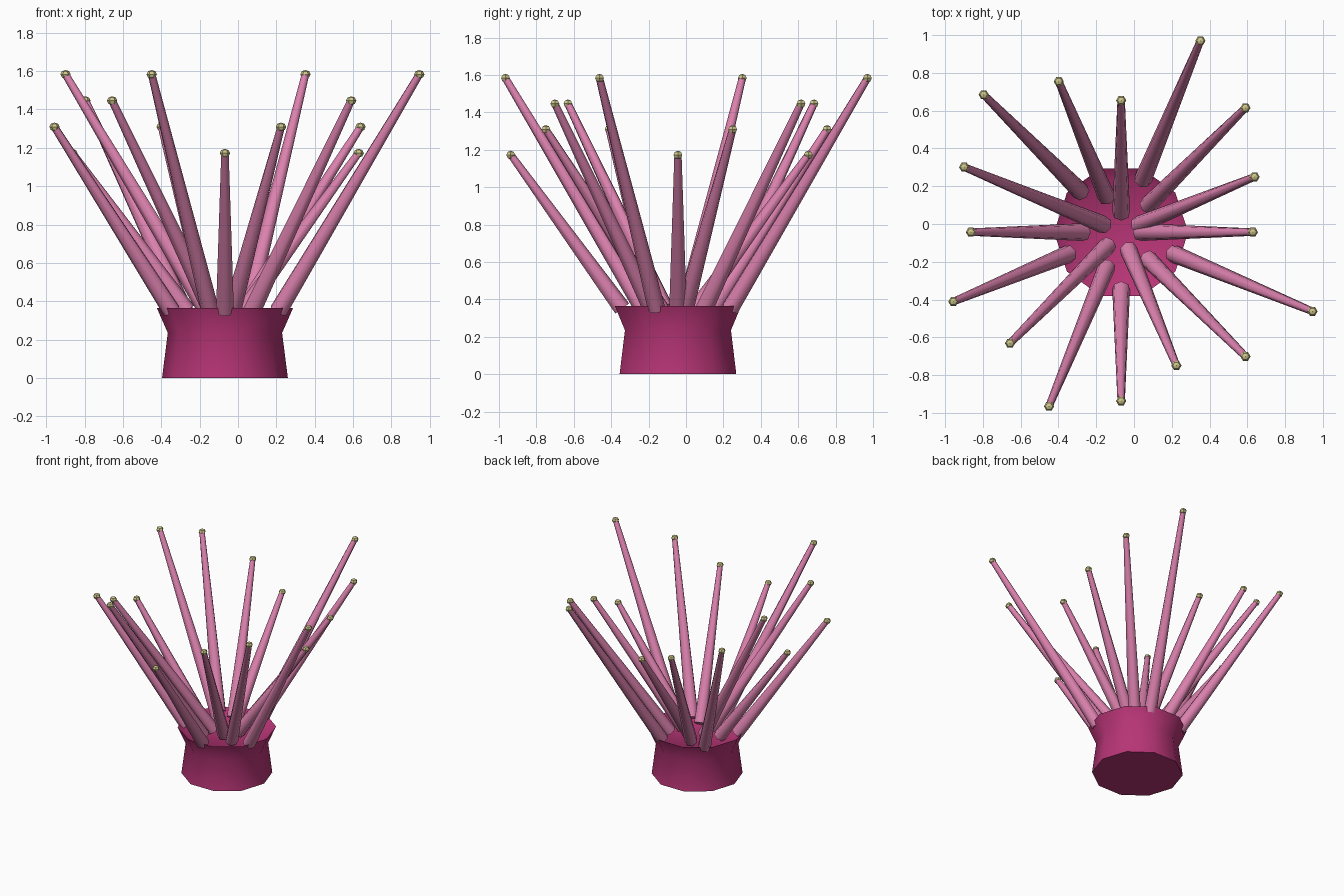
import bpy, bmesh, math
from mathutils import Vector

if "Cube" in bpy.data.objects:
    bpy.data.objects.remove(bpy.data.objects["Cube"])

CENTRE = Vector((-0.068, -0.043, 0))


def material(name, rgb):
    m = bpy.data.materials.new(name)
    m.diffuse_color = (*rgb, 1)
    m.use_nodes = True
    m.node_tree.nodes["Principled BSDF"].inputs["Base Color"].default_value = m.diffuse_color
    return m


def finish(name, bm, mat, smooth_angle=None):
    me = bpy.data.meshes.new(name)
    bmesh.ops.recalc_face_normals(bm, faces=bm.faces)
    bm.to_mesh(me)
    bm.free()
    me.materials.append(mat)
    ob = bpy.data.objects.new(name, me)
    ob.location = CENTRE
    bpy.context.collection.objects.link(ob)
    if smooth_angle:
        bpy.context.view_layer.objects.active = ob
        ob.select_set(True)
        bpy.ops.object.shade_smooth_by_angle(angle=math.radians(smooth_angle))
        ob.select_set(False)
    return ob


magenta = material("magenta", (0.47, 0.035, 0.18))
pink = material("pink", (0.71, 0.22, 0.42))
cream = material("pale yellow", (0.62, 0.57, 0.26))

# Foot column: ten-sided lathe with a flared rim and a sunken top
SIDES = 10
profile = [(0.328, 0), (0.298, 0.235), (0.355, 0.365), (0.29, 0.315)]
bm = bmesh.new()
rings = [[bm.verts.new((r * math.cos(2 * math.pi * k / SIDES),
                        r * math.sin(2 * math.pi * k / SIDES), z))
          for k in range(SIDES)] for r, z in profile]
for low, high in zip(rings, rings[1:]):
    for k in range(SIDES):
        n = (k + 1) % SIDES
        bm.faces.new((low[k], low[n], high[n], high[k]))
bm.faces.new(rings[0])
bm.faces.new(rings[-1])
finish("foot_column", bm, magenta, 40)

# Sixteen tentacles: three root rings, four lengths, each with a small bead tip
for j in range(16):
    ring, size = j % 3, (j + 1) % 4
    a = math.radians(22.5 * (j + 1))
    out = Vector((math.cos(a), math.sin(a), 0))
    root = out * (0.10 + 0.10 * ring) + Vector((0, 0, 0.35))
    tip = out * (0.697 + 0.0675 * size + 0.0985 * ring)
    tip.z = 1.172 + 0.137 * size
    axis = tip - root

    bm = bmesh.new()
    bmesh.ops.create_cone(bm, cap_ends=True, segments=7, radius1=0.048,
                          radius2=0.02, depth=axis.length)
    turn = axis.to_track_quat('Z', 'Y').to_matrix()
    bmesh.ops.rotate(bm, verts=bm.verts, cent=(0, 0, 0), matrix=turn)
    bmesh.ops.translate(bm, verts=bm.verts, vec=(root + tip) / 2)
    finish(f"tentacle_{j + 1}", bm, pink, 60)

    bm = bmesh.new()
    bmesh.ops.create_uvsphere(bm, u_segments=6, v_segments=4, radius=0.027)
    bmesh.ops.rotate(bm, verts=bm.verts, cent=(0, 0, 0),
                     matrix=Vector((0, 1, 0)).to_track_quat('X', 'Z').to_matrix())
    bmesh.ops.scale(bm, verts=bm.verts, vec=(1, 1, 0.85))
    bmesh.ops.translate(bm, verts=bm.verts, vec=tip)
    finish(f"tentacle_tip_{j + 1}", bm, cream)
